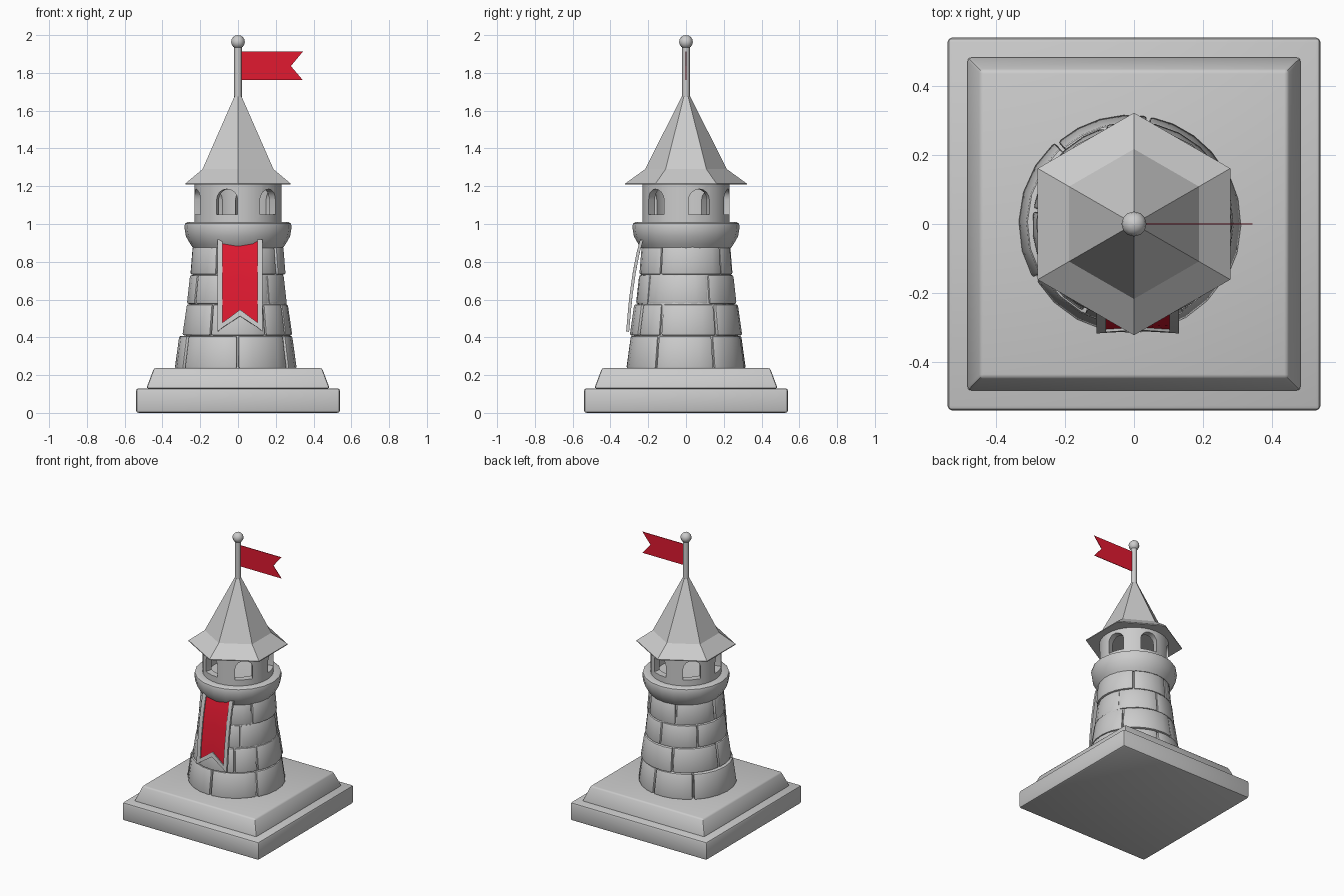
import bpy, bmesh
from math import sin, cos, pi, radians

if "Cube" in bpy.data.objects:
    bpy.data.objects.remove(bpy.data.objects["Cube"])


def make(name, verts, faces, bevel=0, solid=0, smooth=35, color=None, cutter=None):
    me = bpy.data.meshes.new(name)
    me.from_pydata(verts, [], faces)
    bm = bmesh.new()
    bm.from_mesh(me)
    bmesh.ops.remove_doubles(bm, verts=bm.verts, dist=1e-5)
    bmesh.ops.recalc_face_normals(bm, faces=bm.faces)
    bm.to_mesh(me)
    bm.free()
    ob = bpy.data.objects.new(name, me)
    bpy.context.collection.objects.link(ob)
    bpy.ops.object.select_all(action='DESELECT')
    ob.select_set(True)
    bpy.context.view_layer.objects.active = ob
    if cutter:
        m = ob.modifiers.new("cut", 'BOOLEAN')
        m.object, m.operation, m.solver = cutter, 'DIFFERENCE', 'EXACT'
    if solid:
        m = ob.modifiers.new("solid", 'SOLIDIFY')
        m.thickness, m.offset = solid, 0
    if bevel:
        m = ob.modifiers.new("bevel", 'BEVEL')
        m.width, m.segments, m.limit_method = bevel, 2, 'ANGLE'
        m.angle_limit = radians(40)
    bpy.ops.object.convert(target='MESH')
    if smooth:
        bpy.ops.object.shade_smooth_by_angle(angle=radians(smooth))
    if color:
        mat = bpy.data.materials.get("red") or bpy.data.materials.new("red")
        mat.diffuse_color = color
        mat.use_nodes = True
        mat.node_tree.nodes["Principled BSDF"].inputs["Base Color"].default_value = mat.diffuse_color
        ob.data.materials.append(mat)
    return ob


def point(r, deg, z, cx=0):
    # angle measured from the front (-y) towards +x
    a = radians(deg)
    return (cx + r * sin(a), -r * cos(a), z)


def lathe(name, prof, n, start=0, closed=False, **kw):
    k = len(prof)
    verts = [point(r, start + 360 * i / n, z) for i in range(n) for r, z in prof]
    faces = []
    for i in range(n):
        a, b = i * k, (i + 1) % n * k
        for j in range(k if closed else k - 1):
            q = (j + 1) % k
            faces.append((a + j, b + j, b + q, a + q))
    if not closed:
        faces += [[i * k for i in range(n)], [i * k + k - 1 for i in range(n)]]
    return make(name, verts, faces, **kw)


def block(name, a0, a1, z0, z1, r0, r1, cx):
    n = max(2, round((a1 - a0) / 14))
    verts, faces = [], []
    for i in range(n + 1):
        a = a0 + (a1 - a0) * i / n
        verts += [point(r, a, z, cx) for r, z in
                  ((r0 - .07, z0), (r0, z0), (r1, z1), (r1 - .07, z1))]
    for i in range(n):
        for j in range(4):
            q = (j + 1) % 4
            faces.append((4 * i + j, 4 * i + q, 4 * i + 4 + q, 4 * i + 4 + j))
    faces += [(0, 1, 2, 3), tuple(range(4 * n, 4 * n + 4))]
    make(name, verts, faces, bevel=.01)


# Square base
R2 = 2 ** .5
lathe("base_slab", [(.54 * R2, 0), (.54 * R2, .13)], 4, 45, bevel=.014)
lathe("base_step", [(.485 * R2, .13), (.445 * R2, .237)], 4, 45, bevel=.01)

# Tower core and four courses of stone blocks
lathe("tower_core", [(.295, .23), (.222, .885)], 24)
courses = [
    (.235, .408, .317, .293, -.012, [2, 60, 118, 170, 222, 300]),
    (.410, .575, .292, .268, -.004, [-29, 31, 62, 124, 196, 262]),
    (.577, .730, .265, .248, -.006, [-58, 40, 117, 175, 231]),
    (.732, .880, .247, .235, 0, [-27, 57, 139, 199, 265]),
]
for c, (z0, z1, r0, r1, cx, joints) in enumerate(courses):
    for i, a in enumerate(joints):
        end = joints[(i + 1) % len(joints)]
        end += 360 if end < a else 0
        out = .006 if (i + c) % 3 == 1 else 0
        block(f"stone_{c + 1}_{i + 1}", a + .8, end - .8, z0, z1, r0 + out, r1 + out, cx)

# Flared ring under the lookout
lathe("lookout_ring", [(.2, .87), (.238, .873), (.252, .893), (.276, .935), (.284, .985),
                       (.28, 1.003), (.268, 1.01), (.2, 1.005)], 20)

# Lookout drum with arched windows
verts, faces = [], []
arch = [(-.058, 1.05), (.058, 1.05)] + [
    (.058 * cos(pi * i / 8), 1.127 + .058 * sin(pi * i / 8)) for i in range(9)]
k = len(arch)
for deg in (-75, -15, 45, 108, 166, 225):
    s, c, b = sin(radians(deg)), cos(radians(deg)), len(verts)
    for d in (.14, .3):
        verts += [(d * s + u * c, -d * c + u * s, z) for u, z in arch]
    faces += [tuple(range(b, b + k)), tuple(range(b + k, b + 2 * k))]
    faces += [(b + j, b + (j + 1) % k, b + k + (j + 1) % k, b + k + j) for j in range(k)]
cutter = make("window_cutter", verts, faces, smooth=0)
lathe("lookout_drum", [(.23, 1.0), (.23, 1.22), (.185, 1.22), (.185, 1.0)], 32,
      closed=True, cutter=cutter)
bpy.data.objects.remove(cutter)

# Six-sided roof, pole and ball
lathe("roof", [(.322, 1.208), (.322, 1.214), (.217, 1.29), (.022, 1.675)], 6, smooth=20)
lathe("flag_pole", [(.02, 1.65), (.02, 1.95)], 12)
lathe("pole_ball", [(.036 * sin(pi * i / 8) + 1e-4, 1.964 - .036 * cos(pi * i / 8))
                    for i in range(9)], 12, smooth=60)

# Swallow-tailed flag
RED = (.75, .01, .03, 1)
make("flag", [(.018, 0, 1.762), (.343, 0, 1.762), (.28, 0, 1.836), (.343, 0, 1.912),
              (.018, 0, 1.912)], [(0, 1, 2, 3, 4)], solid=.004, smooth=0, color=RED)

# Hanging banner: columns of (x, top z, bottom z) draped on a curved side profile
DRAPE = [(.43, -.306), (.6, -.291), (.75, -.27), (.85, -.25), (.93, -.228)]


def drape_y(z):
    for (za, ya), (zb, yb) in zip(DRAPE, DRAPE[1:]):
        if z <= zb:
            return ya + (yb - ya) * (z - za) / (zb - za)
    return DRAPE[-1][1]


def panel(name, cols, rows, solid, dy=0, **kw):
    verts = []
    for x, top, bot in cols:
        for i in range(rows + 1):
            z = top + (bot - top) * i / rows
            verts.append((x, drape_y(z) + dy, z))
    w = rows + 1
    faces = [(c * w + i, c * w + i + 1, c * w + w + i + 1, c * w + w + i)
             for c in range(len(cols) - 1) for i in range(rows)]
    make(name, verts, faces, solid=solid, **kw)


panel("banner_cloth", [(-.086, .915, .468), (.011, .915, .54), (.108, .915, .468)],
      8, .006, color=RED)
panel("banner_left_trim", [(-.108, .915, .43), (-.081, .915, .452)], 8, .016, -.003)
panel("banner_right_trim", [(.103, .915, .452), (.13, .915, .43)], 8, .016, -.003)
panel("banner_bottom_trim", [(-.081, .478, .452), (.011, .546, .512), (.103, .478, .452)],
      1, .016, -.003)
